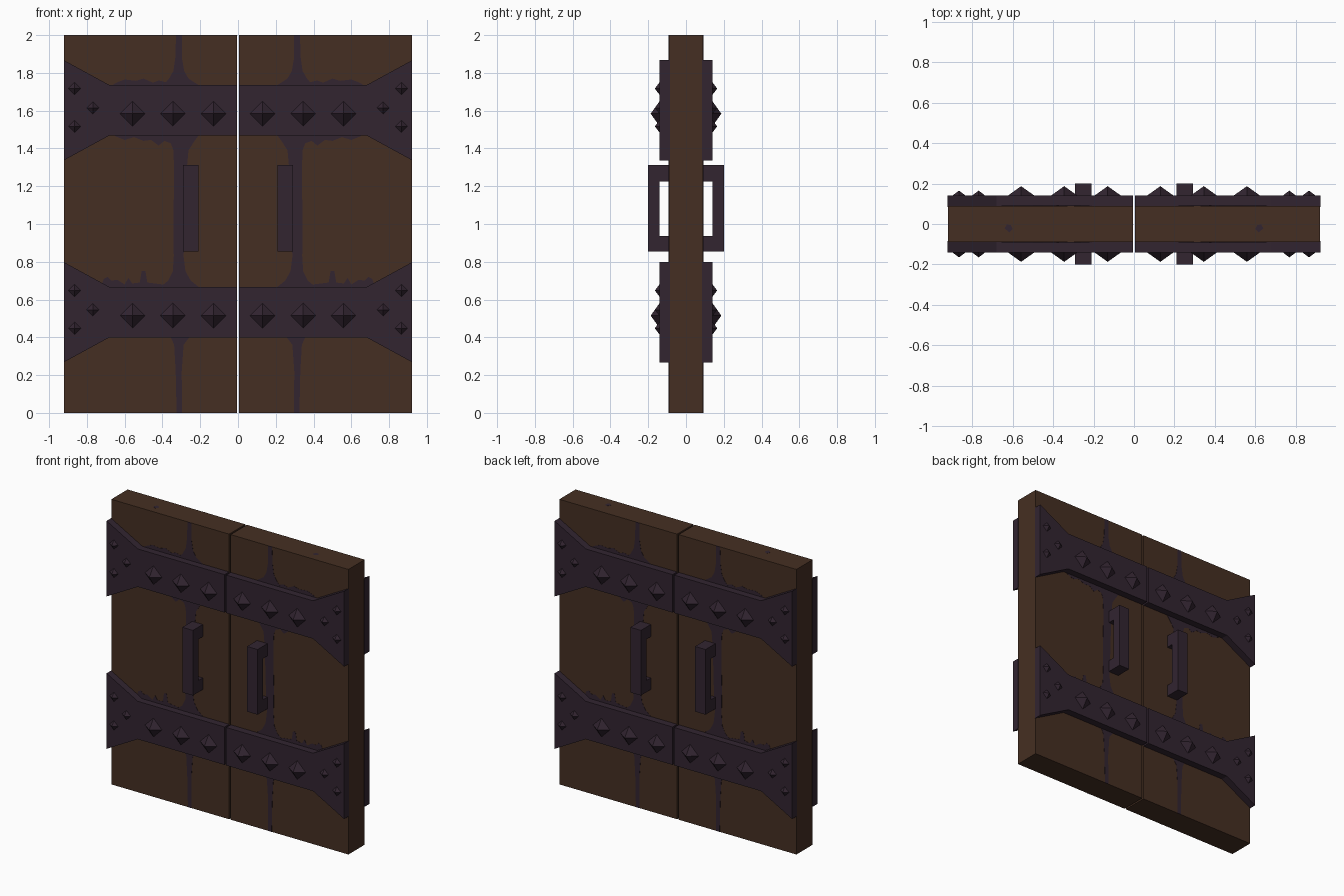
import bpy, bmesh

if "Cube" in bpy.data.objects:
    bpy.data.objects.remove(bpy.data.objects["Cube"])


def material(name, rgb):
    m = bpy.data.materials.new(name)
    m.diffuse_color = (*rgb, 1)
    m.use_nodes = True
    m.node_tree.nodes["Principled BSDF"].inputs["Base Color"].default_value = m.diffuse_color
    return m


WOOD = material("brown wood", (0.060, 0.028, 0.016))
IRON = material("dark purple iron", (0.032, 0.018, 0.030))


def finish(name, bm, mat):
    bmesh.ops.recalc_face_normals(bm, faces=bm.faces)
    me = bpy.data.meshes.new(name)
    bm.to_mesh(me)
    bm.free()
    me.materials.append(mat)
    ob = bpy.data.objects.new(name, me)
    bpy.context.collection.objects.link(ob)


def prism(name, profile, offset, mat):
    """Extrude a closed 3D outline by a vector."""
    bm = bmesh.new()
    face = bm.faces.new([bm.verts.new(p) for p in profile])
    new = bmesh.ops.extrude_face_region(bm, geom=[face])["geom"]
    bmesh.ops.translate(bm, vec=offset, verts=[v for v in new if isinstance(v, bmesh.types.BMVert)])
    bmesh.ops.triangulate(bm, faces=[f for f in bm.faces if len(f.verts) > 4])
    finish(name, bm, mat)


def plate(name, outline, sx, sy, y0, y1, mat):
    """Plate from an x-z outline, standing on one face of a leaf."""
    prism(name, [(sx * x, sy * y0, z) for x, z in outline], (0, sy * (y1 - y0), 0), mat)


def stud(name, x, z, r, tip, sx, sy):
    """Four-sided diamond pyramid."""
    bm = bmesh.new()
    ring = [bm.verts.new((sx * (x + dx * r), sy * 0.14, z + dz * r))
            for dx, dz in ((1, 0), (0, 1), (-1, 0), (0, -1))]
    top = bm.verts.new((sx * x, sy * tip, z))
    bm.faces.new(ring)
    for i in range(4):
        bm.faces.new((ring[i], ring[(i + 1) % 4], top))
    finish(name, bm, IRON)


def stain(name, rows, sx, sy):
    """Grime along a plank seam; rows are (z, left, right)."""
    outline = [(a, z) for z, a, b in rows] + [(b, z) for z, a, b in reversed(rows)]
    plate(name, outline, sx, sy, 0.088, 0.0915, IRON)


def drips(name, z, side, steps, sx, sy):
    """Ragged grime along a strap edge; steps are (x, height)."""
    outline = [(steps[0][0], z)] + [(x, z + side * h) for x, h in steps] + [(steps[-1][0], z)]
    plate(name, outline, sx, sy, 0.088, 0.0912, IRON)


SEAM_TOP = [(2.0, .297, .328), (1.88, .297, .332), (1.81, .285, .342), (1.77, .262, .365), (1.73, .2, .40)]
SEAM_MID = [(1.48, .2, .38), (1.44, .23, .36), (1.39, .262, .342), (1.28, .272, .338), (1.0, .28, .342),
            (.83, .288, .34), (.75, .278, .345), (.70, .25, .37), (.66, .2, .42)]
SEAM_LOW = [(.41, .25, .36), (.36, .288, .338), (.22, .298, .33), (0, .297, .325)]
DRIP_TOP = [(.38, .02), (.42, .03), (.45, .018), (.50, .04), (.54, .028), (.60, .035), (.64, .02), (.66, .01)]
DRIP_UNDER = [(.35, .05), (.39, .035), (.42, .06), (.46, .03), (.50, .035), (.55, .015), (.60, .03), (.65, .01)]
DRIP_LOW = [(.40, .02), (.48, .03), (.49, .09), (.51, .09), (.52, .03), (.56, .025), (.58, .055),
            (.60, .02), (.64, .045), (.67, .04), (.69, .06), (.71, .05), (.73, .0)]

for sx in (-1, 1):
    # Door leaf
    plate("door_leaf", [(.006, 0), (.92, 0), (.92, 2), (.006, 2)], sx, 1, -.09, .09, WOOD)
    # Small dark knot on the top edge
    prism("top_knot", [(sx * (.62 + dx), -.022 + dy, 1.998) for dx, dy in
                       ((.02, 0), (.008, .02), (-.012, .016), (-.02, -.002), (-.005, -.02))],
          (0, 0, .0025), IRON)
    for sy in (-1, 1):
        for zc in (1.602, .533):
            # Strap with flared outer end
            plate("iron_strap", [(.006, zc - .133), (.68, zc - .133), (.922, zc - .265), (.922, zc + .265),
                                 (.68, zc + .133), (.006, zc + .133)], sx, sy, .085, .14, IRON)
            # Large and small studs
            for x in (.13, .345, .558):
                stud("large_stud", x, zc - .018, .066, .187, sx, sy)
            for x, dz in ((.768, .013), (.865, .115), (.865, -.085)):
                stud("small_stud", x, zc + dz, .033, .165, sx, sy)
        # C-shaped pull handle
        side = [(.085, .855), (.2, .855), (.2, 1.312), (.085, 1.312),
                (.085, 1.226), (.14, 1.226), (.14, .937), (.085, .937)]
        prism("pull_handle", [(sx * .21, sy * y, z) for y, z in side], (sx * .082, 0, 0), IRON)
        # Grime on the plank seams and strap edges
        for rows in (SEAM_TOP, SEAM_MID, SEAM_LOW):
            stain("seam_grime", rows, sx, sy)
        drips("upper_strap_grime", 1.73, 1, DRIP_TOP, sx, sy)
        drips("under_strap_grime", 1.475, -1, DRIP_UNDER, sx, sy)
        drips("lower_strap_grime", .66, 1, DRIP_LOW, sx, sy)
